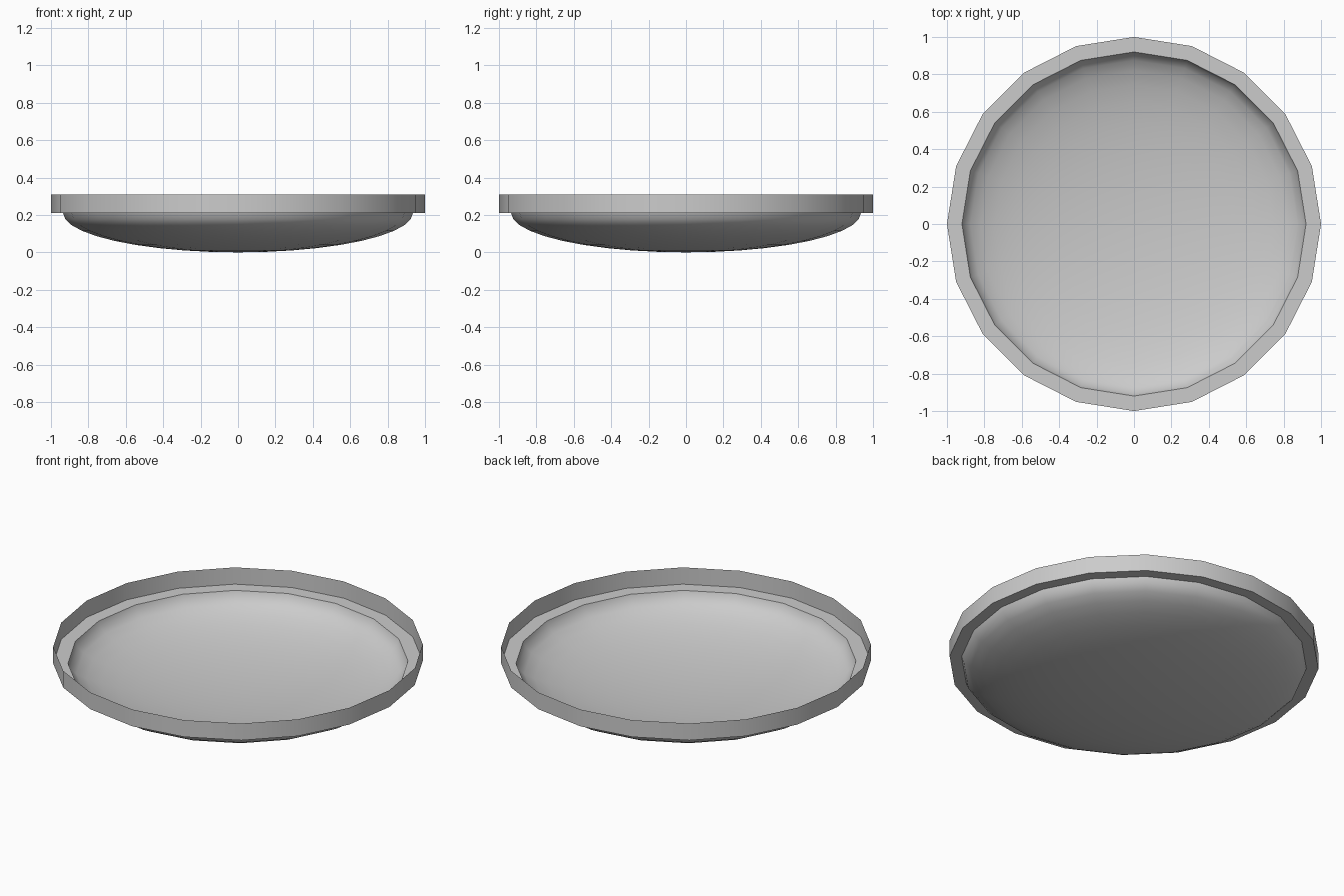
import bpy, bmesh, math

if "Cube" in bpy.data.objects:
    bpy.data.objects.remove(bpy.data.objects["Cube"])

SIDES = 20
RIM_Z, TOP_Z = 0.21, 0.31


def lathe(name, profile, angle):
    """Revolve (radius, z) points about z; radius 0 closes to a point."""
    bm = bmesh.new()
    verts = [bm.verts.new((r, 0, z)) for r, z in profile]
    edges = [bm.edges.new(p) for p in zip(verts, verts[1:])]
    bmesh.ops.spin(bm, geom=verts + edges, cent=(0, 0, 0), axis=(0, 0, 1),
                   angle=math.tau, steps=SIDES, use_duplicate=False)
    bmesh.ops.remove_doubles(bm, verts=bm.verts, dist=1e-4)
    bmesh.ops.recalc_face_normals(bm, faces=bm.faces)
    mesh = bpy.data.meshes.new(name)
    bm.to_mesh(mesh)
    bm.free()
    obj = bpy.data.objects.new(name, mesh)
    bpy.context.collection.objects.link(obj)
    bpy.ops.object.select_all(action='DESELECT')
    obj.select_set(True)
    bpy.context.view_layer.objects.active = obj
    bpy.ops.object.shade_smooth_by_angle(angle=math.radians(angle))
    return obj


def bowl_curve(radius, depth, steps=10):
    """Quarter ellipse from the bottom pole up to the rim."""
    return [(radius * math.sin(a), RIM_Z - depth * math.cos(a))
            for a in (math.pi / 2 * i / steps for i in range(steps + 1))]


# Thin upright rim wall with the flat ledge at its foot
lathe("rim", [(1.0, TOP_Z), (1.0, RIM_Z), (0.92, RIM_Z)], 30)

# Rounded dish: outer skin and a slightly smaller inner skin
lathe("dish_outside", bowl_curve(0.935, RIM_Z), 40)
lathe("dish_inside", bowl_curve(0.92, RIM_Z - 0.008), 40)
